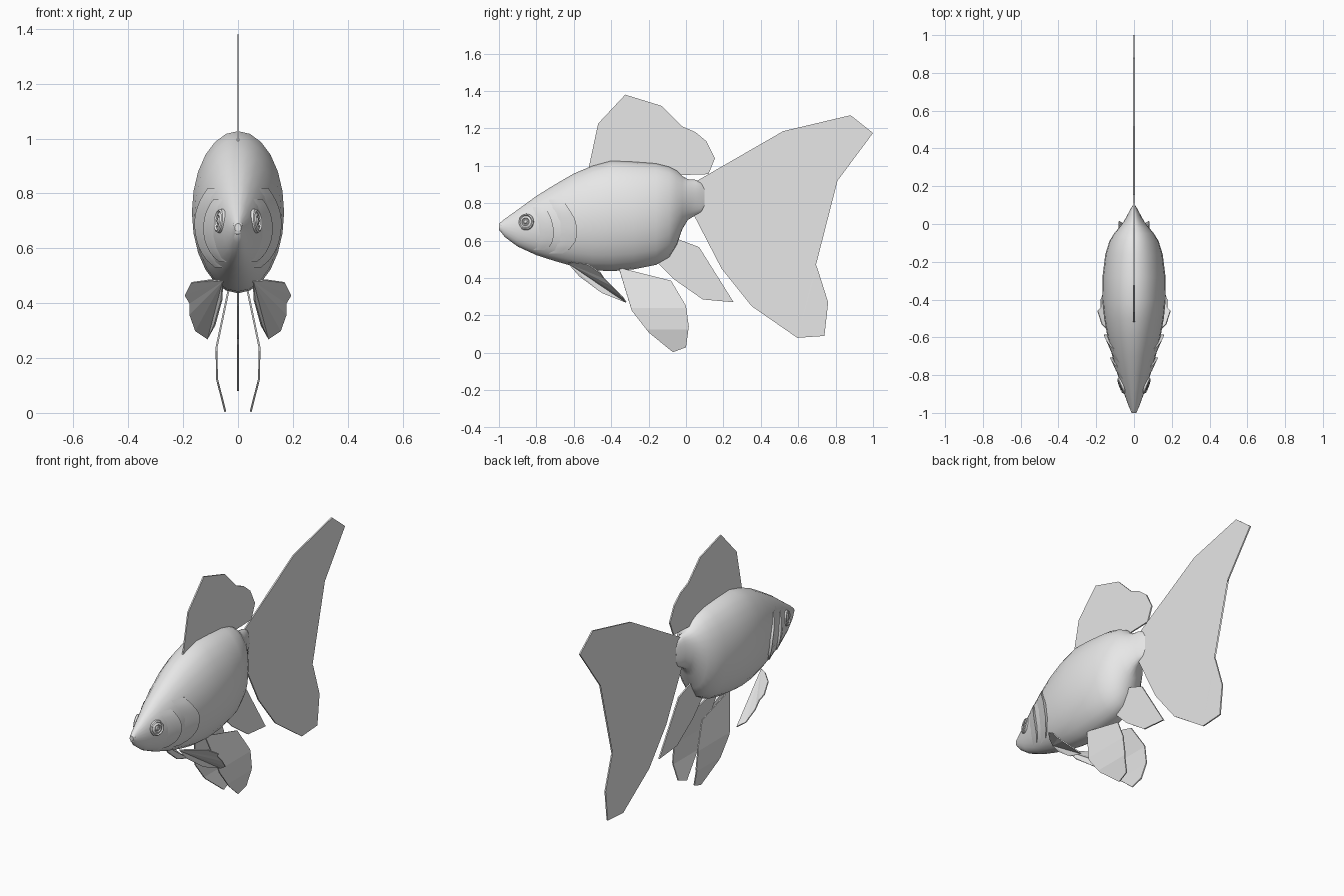
import bpy, bmesh, math
from mathutils import Vector

if "Cube" in bpy.data.objects:
    bpy.data.objects.remove(bpy.data.objects["Cube"])

grey = bpy.data.materials.new("plain grey")
grey.diffuse_color = (0.8, 0.8, 0.8, 1)
grey.use_nodes = True
grey.node_tree.nodes["Principled BSDF"].inputs["Base Color"].default_value = grey.diffuse_color

# body stations: y, belly z, back z, half width
BODY = [(-1.0, .66, .69, .012), (-.97, .62, .715, .026), (-.9, .568, .765, .052),
        (-.8, .522, .838, .086), (-.7, .49, .90, .115), (-.6, .462, .958, .14),
        (-.5, .442, 1.0, .158), (-.4, .436, 1.027, .168), (-.28, .446, 1.022, .167),
        (-.16, .47, 1.013, .152), (-.09, .51, .995, .13), (-.05, .575, .975, .105),
        (-.02, .66, .945, .08), (.01, .71, .928, .056), (.05, .735, .925, .034),
        (.08, .75, .91, .018), (.1, .78, .88, .006)]


def lerp(table, t):
    """Interpolate rows keyed by their first value."""
    if t <= table[0][0]:
        return table[0][1:]
    for a, b in zip(table, table[1:]):
        if t <= b[0]:
            f = (t - a[0]) / (b[0] - a[0])
            return tuple(p + (q - p) * f for p, q in zip(a[1:], b[1:]))
    return table[-1][1:]


def side_x(y, z):
    lo, hi, w = lerp(BODY, y)
    k = (z - (lo + hi) / 2) / ((hi - lo) / 2)
    return w * math.sqrt(max(0.0, 1 - k * k))


def finish(name, bm, smooth=False):
    bmesh.ops.recalc_face_normals(bm, faces=bm.faces)
    me = bpy.data.meshes.new(name)
    bm.to_mesh(me)
    bm.free()
    ob = bpy.data.objects.new(name, me)
    bpy.context.collection.objects.link(ob)
    me.materials.append(grey)
    if smooth:
        bpy.ops.object.select_all(action='DESELECT')
        ob.select_set(True)
        bpy.context.view_layer.objects.active = ob
        bpy.ops.object.shade_smooth_by_angle(angle=math.radians(45))
    return ob


def mirror(ob):
    m = ob.modifiers.new("mirror", 'MIRROR')
    m.use_axis = (True, False, False)


def thicken(ob, t):
    m = ob.modifiers.new("thickness", 'SOLIDIFY')
    m.thickness, m.offset = t, 0


# body
bm = bmesh.new()
N = 24
rings = []
for y, lo, hi, w in BODY:
    c, h = (lo + hi) / 2, (hi - lo) / 2
    rings.append([bm.verts.new((w * math.sin(2 * math.pi * i / N), y,
                                c + h * math.cos(2 * math.pi * i / N))) for i in range(N)])
for a, b in zip(rings, rings[1:]):
    for i in range(N):
        j = (i + 1) % N
        bm.faces.new((a[i], a[j], b[j], b[i]))
bm.faces.new(rings[0])
bm.faces.new(rings[-1])
finish("body", bm, True)

# lips
for name, z, r in (("upper_lip", .682, .016), ("lower_lip", .66, .013)):
    bm = bmesh.new()
    bmesh.ops.create_uvsphere(bm, u_segments=10, v_segments=6, radius=1)
    for v in bm.verts:
        v.co = Vector((v.co.x * r * 1.2, -.984 + v.co.y * .016, z + v.co.z * r))
    finish(name, bm, True)


# gill covers: flaps that lift off the body toward their rear edge
def gill(name, edge, length, lift):
    bm = bmesh.new()
    rows = []
    z0, z1 = edge[0][0], edge[-1][0]
    for i in range(13):
        z = z0 + (z1 - z0) * i / 12
        yr = lerp(edge, z)[0]
        fade = math.sin(math.pi * (i + .4) / 12.8) ** .6
        row = []
        for f, off in ((0, -.004), (.35, .004), (.7, .6 * lift), (1, lift), (.97, -.008)):
            y = yr - length * (1 - f)
            row.append(bm.verts.new((side_x(y, z) + (off * fade if off > 0 else off), y, z)))
        rows.append(row)
    for a, b in zip(rows, rows[1:]):
        for j in range(4):
            bm.faces.new((a[j], a[j + 1], b[j + 1], b[j]))
    mirror(finish(name, bm, True))


gill("rear_gill_cover", [(.53, -.66), (.55, -.625), (.6, -.588), (.66, -.583),
                         (.71, -.59), (.76, -.62), (.82, -.66)], .1, .017)
gill("front_gill_cover", [(.55, -.755), (.575, -.72), (.63, -.705), (.68, -.71),
                          (.73, -.725), (.78, -.755)], .09, .015)

# eyes: two raised rings round a pupil, set square to the cheek
ey, ez, e = -.855, .70, .02
centre = Vector((side_x(ey, ez), ey, ez))
dy = (side_x(ey + e, ez) - side_x(ey - e, ez)) / (2 * e)
dz = (side_x(ey, ez + e) - side_x(ey, ez - e)) / (2 * e)
rot = Vector((0, 0, 1)).rotation_difference(Vector((1, -dy, -dz)).normalized())
bm = bmesh.new()
profile = [(0, .011), (.008, .010), (.013, .005), (.017, .005), (.021, .010), (.025, .005),
           (.032, .004), (.037, .010), (.043, .006), (.045, -.008)]
S = 20
prev = None
for r, h in profile[1:]:
    ring = [bm.verts.new(centre + rot @ Vector((r * math.cos(2 * math.pi * i / S),
                                                r * math.sin(2 * math.pi * i / S), h)))
            for i in range(S)]
    if prev:
        for i in range(S):
            bm.faces.new((prev[i], prev[(i + 1) % S], ring[(i + 1) % S], ring[i]))
    else:
        bm.faces.new(ring)
    prev = ring
mirror(finish("eye", bm, True))


# flat fins on the centre line, given as y, z outlines
def fin(name, pts, t):
    bm = bmesh.new()
    bm.faces.new([bm.verts.new((0, y, z)) for y, z in pts])
    bmesh.ops.triangulate(bm, faces=bm.faces)
    ob = finish(name, bm)
    thicken(ob, t)
    return ob


fin("dorsal_fin", [(-.52, .99), (-.47, 1.225), (-.325, 1.38), (-.13, 1.32), (-.02, 1.21),
                   (.05, 1.18), (.11, 1.13), (.155, 1.04), (.12, .955), (-.03, .95),
                   (-.25, .97)], .008)
fin("tail_fin", [(.06, .92), (.52, 1.185), (.88, 1.27), (1.0, 1.175), (.81, .92), (.53, .735),
                 (.70, .46), (.76, .27), (.74, .09), (.595, .08), (.35, .25), (.19, .45),
                 (.04, .74)], .008)
fin("anal_fin", [(-.18, .51), (-.05, .61), (.07, .565), (.255, .27), (.09, .285),
                 (-.06, .39)], .008)

# pelvic fins: flat outline creased at two heights, bowed outward
bm = bmesh.new()
bm.faces.new([bm.verts.new((0, y, z)) for y, z in
              [(-.36, .455), (-.26, .43), (-.08, .385), (.0, .25), (.015, .14), (0, .03),
               (-.07, .004), (-.20, .11), (-.29, .225)]])
for z in (.24, .125):
    bmesh.ops.bisect_plane(bm, geom=bm.verts[:] + bm.edges[:] + bm.faces[:],
                           plane_co=(0, 0, z), plane_no=(0, 0, 1))
for v in bm.verts:
    v.co.x = lerp([(0, .045), (.125, .077), (.24, .078), (.455, .033)], v.co.z)[0]
ob = finish("pelvic_fin", bm)
thicken(ob, .007)
mirror(ob)

# pectoral fins: swept back and out, fanned from the root
bm = bmesh.new()
out = [bm.verts.new(p) for p in
       [(.055, -.63, .48), (.10, -.60, .485), (.17, -.53, .475), (.193, -.46, .43),
        (.175, -.44, .40), (.176, -.40, .36), (.155, -.34, .30), (.11, -.32, .27),
        (.085, -.45, .32), (.06, -.57, .41)]]
for a, b in zip(out[1:], out[2:]):
    bm.faces.new((out[0], a, b))
ob = finish("pectoral_fin", bm)
thicken(ob, .006)
mirror(ob)
